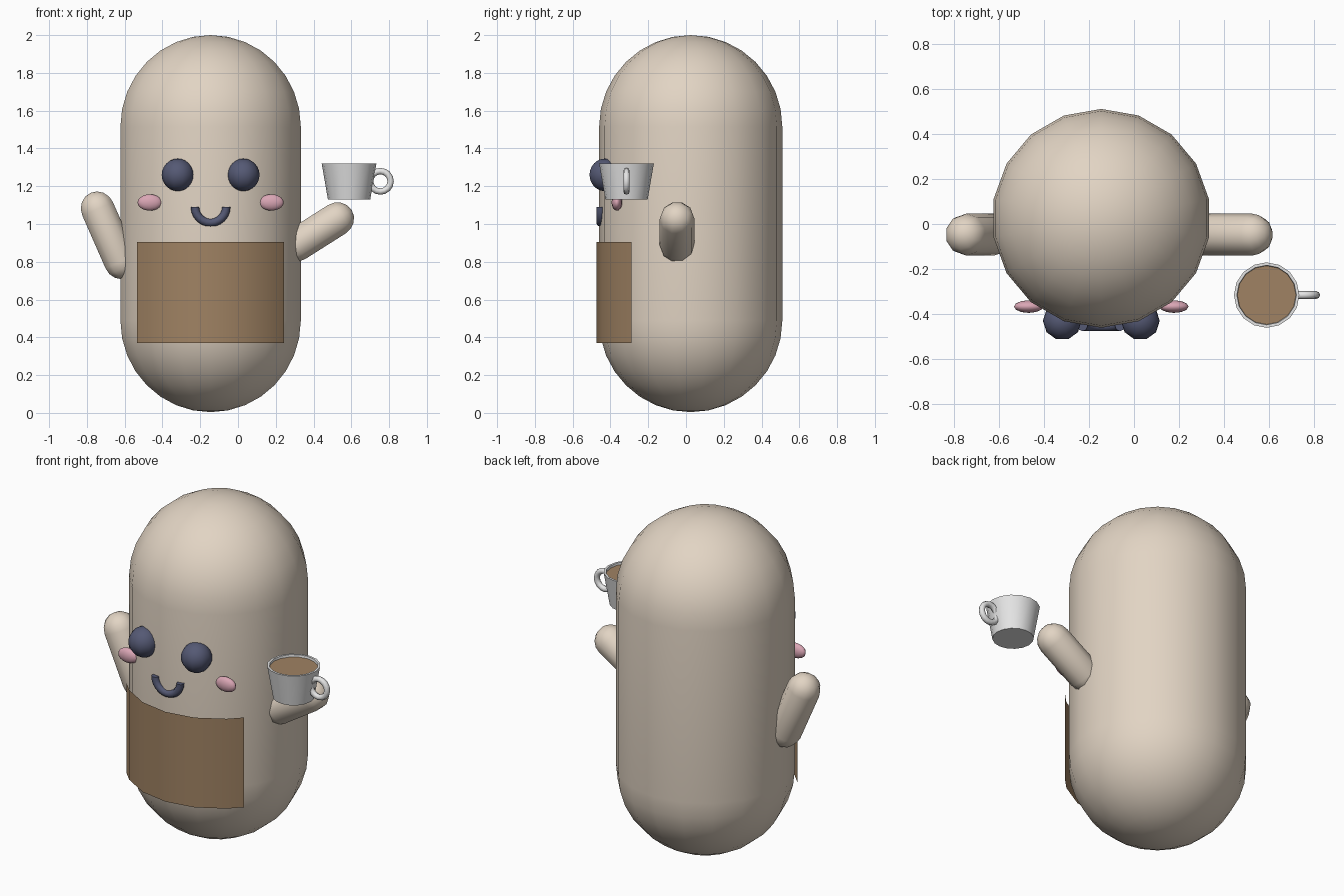
import bpy, bmesh
from math import pi, sin, cos, radians
from mathutils import Vector

cube = bpy.data.objects.get("Cube")
if cube:
    bpy.data.objects.remove(cube, do_unlink=True)


def material(name, rgb):
    m = bpy.data.materials.new(name)
    m.use_nodes = True
    color = (*rgb, 1)
    m.diffuse_color = color
    m.node_tree.nodes["Principled BSDF"].inputs["Base Color"].default_value = color
    return m


CREAM = material("cream", (0.76, 0.66, 0.55))
BROWN = material("coffee brown", (0.35, 0.225, 0.125))
NAVY = material("dark navy", (0.09, 0.1, 0.175))
PINK = material("blush pink", (0.7, 0.38, 0.46))
WHITE = material("cup white", (0.78, 0.78, 0.78))


def finish(name, bm, mat, location=(0, 0, 0), angle=50):
    bmesh.ops.remove_doubles(bm, verts=bm.verts, dist=1e-5)
    bmesh.ops.recalc_face_normals(bm, faces=bm.faces)
    mesh = bpy.data.meshes.new(name)
    bm.to_mesh(mesh)
    bm.free()
    mesh.materials.append(mat)
    obj = bpy.data.objects.new(name, mesh)
    bpy.context.collection.objects.link(obj)
    obj.location = location
    bpy.ops.object.select_all(action='DESELECT')
    obj.select_set(True)
    bpy.context.view_layer.objects.active = obj
    bpy.ops.object.shade_smooth_by_angle(angle=radians(angle))
    return obj


def bridge(bm, rings, closed=True):
    """Join neighbouring rings of vertices with quads."""
    for a, b in zip(rings, rings[1:]):
        n = len(a)
        for i in range(n if closed else n - 1):
            j = (i + 1) % n
            bm.faces.new((a[i], a[j], b[j], b[i]))


def lathe(name, profile, sides, mat, location, start=0):
    """Spin (radius, height) points around z."""
    bm = bmesh.new()
    rings = [[bm.verts.new((r * cos(start + 2 * pi * i / sides),
                            r * sin(start + 2 * pi * i / sides), z))
              for i in range(sides)] for r, z in profile]
    bridge(bm, rings)
    bmesh.ops.dissolve_degenerate(bm, edges=bm.edges, dist=1e-5)
    return finish(name, bm, mat, location)


def capsule_profile(radius, half, steps):
    arc = [(radius * cos(pi / 2 * i / steps), half + radius * sin(pi / 2 * i / steps))
           for i in range(steps + 1)]
    return [(r, -z) for r, z in reversed(arc)] + arc[0 if half else 1:]


def arc_tube(name, location, major, minor, a0, a1, steps, mat):
    """Bent round tube in the xz plane with closed ends."""
    bm = bmesh.new()
    rings = []
    for i in range(steps + 1):
        a = a0 + (a1 - a0) * i / steps
        ring = []
        for j in range(8):
            t = 2 * pi * j / 8
            r = major + minor * cos(t)
            ring.append(bm.verts.new((r * cos(a), minor * sin(t), r * sin(a))))
        rings.append(ring)
    bridge(bm, rings)
    if a1 - a0 < 2 * pi - 0.01:
        bm.faces.new(rings[0])
        bm.faces.new(rings[-1])
    return finish(name, bm, mat, location)


# Body
MID_X, MID_Y = -0.145, 0.025
lathe("body", capsule_profile(0.485, 0.513, 8), 18, CREAM, (MID_X, MID_Y, 1.002), pi / 2)


# Arms
def arm(name, shoulder, hand):
    a, b = Vector(shoulder), Vector(hand)
    obj = lathe(name, capsule_profile(0.093, (b - a).length / 2, 4), 10, CREAM, (a + b) / 2)
    obj.rotation_mode = 'QUATERNION'
    obj.rotation_quaternion = (b - a).to_track_quat('Z', 'Y')


arm("right_arm", (-0.62, -0.047, 0.80), (-0.743, -0.047, 1.08))
arm("left_arm", (0.31, -0.047, 0.89), (0.523, -0.047, 1.025))

# Face
for side, s in (("right", -1), ("left", 1)):
    lathe(side + "_eye", capsule_profile(0.086, 0, 6), 10, NAVY,
          (MID_X + s * 0.173, -0.429, 1.26))
    cheek = lathe(side + "_cheek", capsule_profile(1, 0, 5), 12, PINK,
                  (MID_X + s * 0.322, -0.366, 1.114))
    cheek.scale = (0.065, 0.028, 0.043)
arc_tube("mouth", (MID_X, -0.453, 1.09), 0.083, 0.022, pi, 2 * pi, 12, NAVY)

# Apron wrapped around the front of the body
bm = bmesh.new()
rings = []
for z in (0.37, 0.905):
    rings.append([bm.verts.new((0.5 * sin(radians(a)), -0.5 * cos(radians(a)), z))
                  for a in (-51, -40, -20, 0, 20, 40, 51)])
bridge(bm, rings, closed=False)
apron = finish("apron", bm, BROWN, (MID_X, MID_Y, 0))
# keep the sheet's normals facing outward
if apron.data.polygons[0].normal.y > 0:
    apron.data.flip_normals()

# Cup with coffee and handle
CUP = (0.588, -0.315, 1.13)
lathe("cup", [(0, 0), (0.112, 0), (0.145, 0.19), (0.132, 0.19), (0.128, 0.165), (0.1, 0.012),
              (0, 0.012)], 16, WHITE, CUP)
lathe("coffee", [(0, 0.177), (0.13, 0.177)], 16, BROWN, CUP)
arc_tube("cup_handle", (0.754, -0.315, 1.226), 0.054, 0.017, 0, 2 * pi, 16, WHITE)
